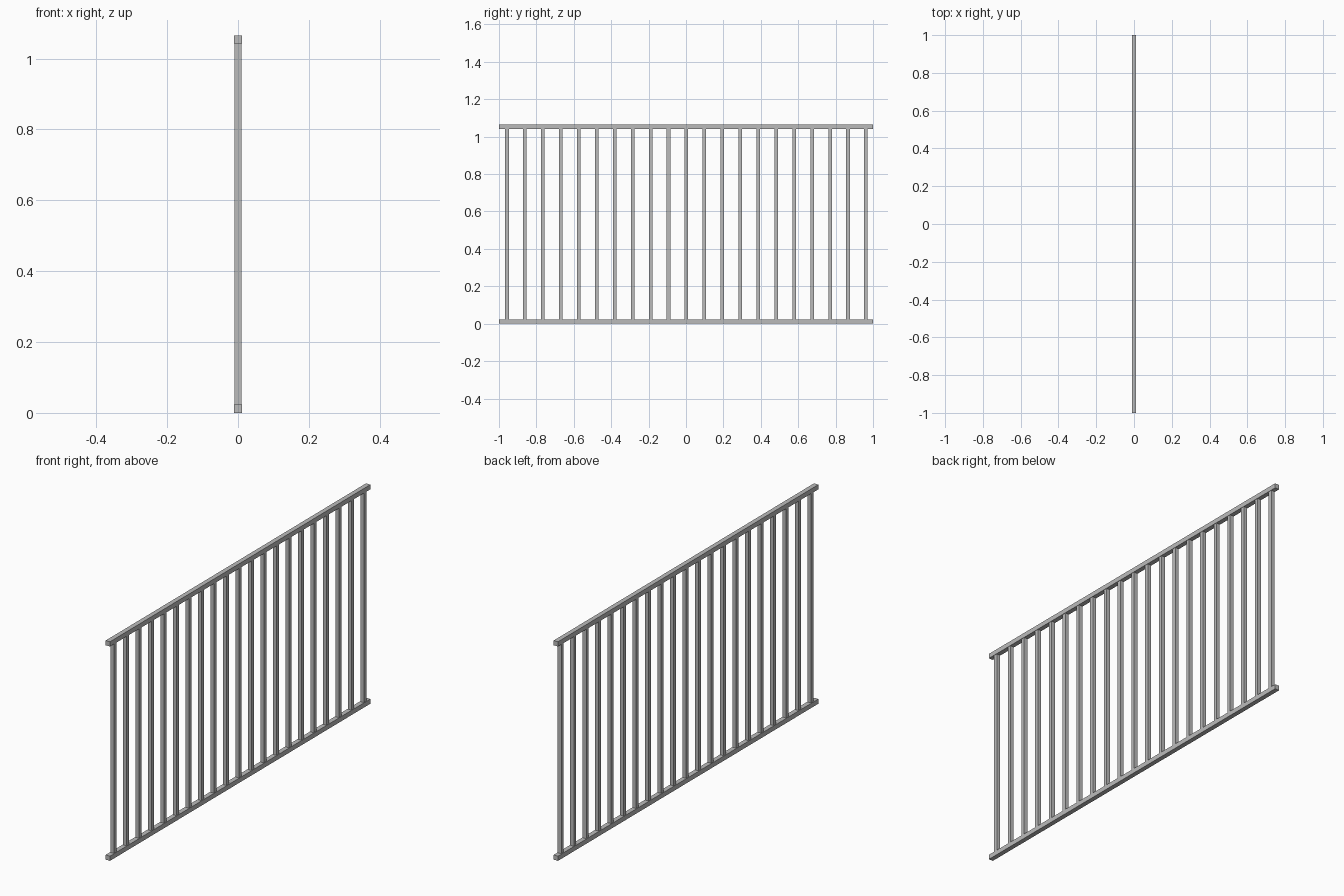
import bpy

if "Cube" in bpy.data.objects:
    bpy.data.objects.remove(bpy.data.objects["Cube"])

HEIGHT = 1.065   # overall height
RAIL = 0.023     # square rail section
BAR = 0.019      # square baluster section
COUNT = 21       # number of balusters
FIRST, LAST = -0.957, 0.962   # y of the end balusters

# Dark grey metal
metal = bpy.data.materials.new("dark_grey_metal")
metal.diffuse_color = (0.5, 0.5, 0.5, 1)
metal.use_nodes = True
metal.node_tree.nodes["Principled BSDF"].inputs["Base Color"].default_value = metal.diffuse_color


def add_box(name, size, location):
    bpy.ops.mesh.primitive_cube_add(size=1, location=location)
    box = bpy.context.object
    box.name = name
    box.scale = size
    bpy.ops.object.transform_apply(location=False, rotation=False, scale=True)
    box.data.materials.append(metal)


# Top and bottom rails
add_box("bottom_rail", (RAIL, 2, RAIL), (0, 0, RAIL / 2))
add_box("top_rail", (RAIL, 2, RAIL), (0, 0, HEIGHT - RAIL / 2))

# Square upright balusters between the rails
for i in range(COUNT):
    y = FIRST + (LAST - FIRST) * i / (COUNT - 1)
    add_box(f"baluster_{i + 1}", (BAR, BAR, HEIGHT - 2 * RAIL), (0, y, HEIGHT / 2))
